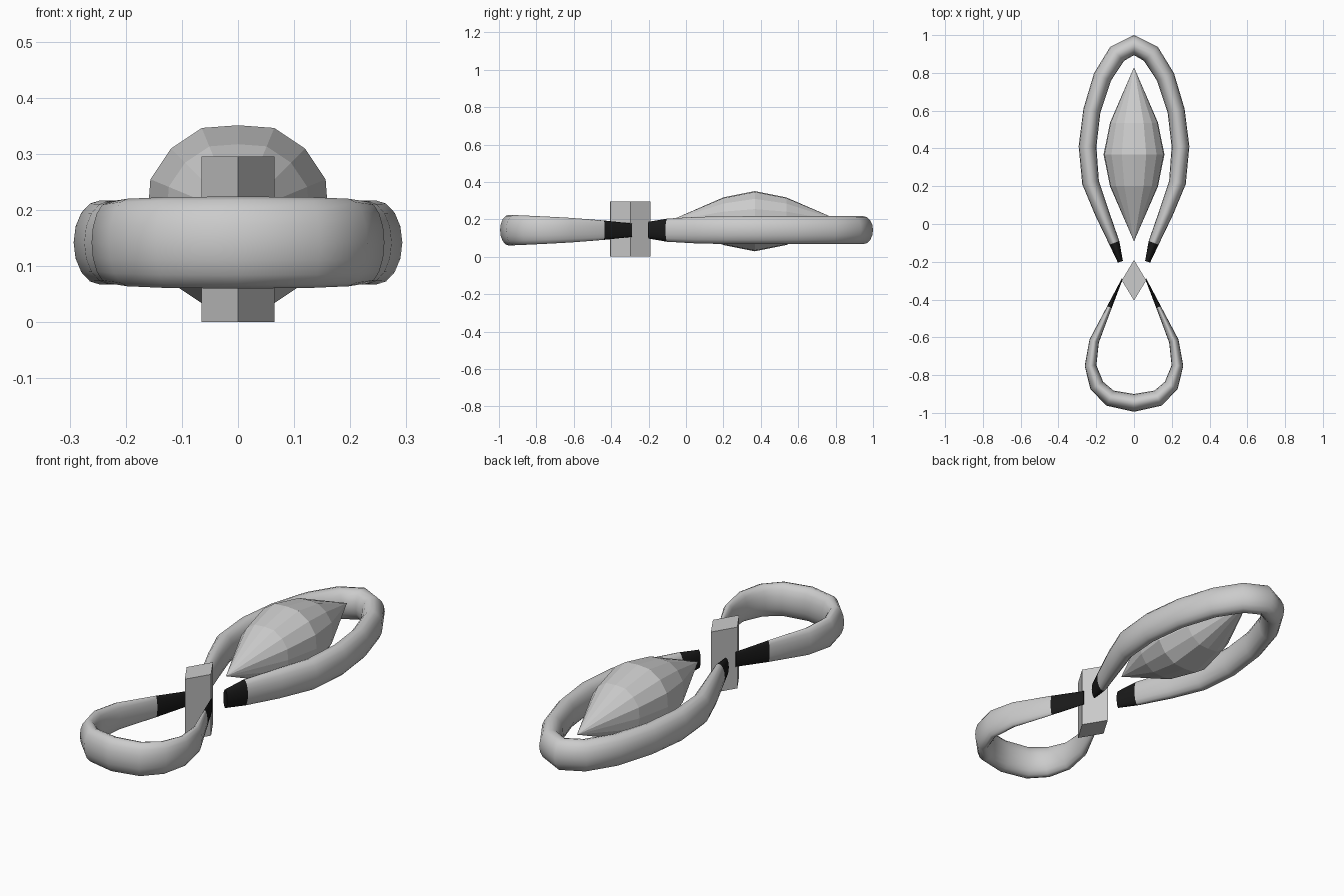
import bpy, bmesh, math
from mathutils import Vector

if "Cube" in bpy.data.objects:
    bpy.data.objects.remove(bpy.data.objects["Cube"])

MID_Z = 0.142
black = bpy.data.materials.new("black_tip")
black.diffuse_color = (0.01, 0.01, 0.01, 1)
black.use_nodes = True
black.node_tree.nodes["Principled BSDF"].inputs["Base Color"].default_value = black.diffuse_color
grey = bpy.data.materials.new("grey_body")
grey.diffuse_color = (0.8, 0.8, 0.8, 1)
grey.use_nodes = True
grey.node_tree.nodes["Principled BSDF"].inputs["Base Color"].default_value = grey.diffuse_color


def make_object(name, bm):
    bmesh.ops.recalc_face_normals(bm, faces=bm.faces)
    mesh = bpy.data.meshes.new(name)
    bm.to_mesh(mesh)
    bm.free()
    obj = bpy.data.objects.new(name, mesh)
    bpy.context.collection.objects.link(obj)
    return obj


def skin(bm, rings):
    """Bridge successive rings of vertices; returns faces per segment."""
    out = []
    for a, b in zip(rings, rings[1:]):
        n = len(a)
        out.append([bm.faces.new((a[i], a[(i + 1) % n], b[(i + 1) % n], b[i]))
                    for i in range(n)])
    return out


def loop_band(name, half, sides=16):
    """half: (x, y, half width, half height) from one tip to the centre line."""
    path = half + [(-x, y, w, h) for x, y, w, h in reversed(half[:-1])]
    bm = bmesh.new()
    rings = []
    for i, (x, y, w, h) in enumerate(path):
        p, q = path[max(i - 1, 0)], path[min(i + 1, len(path) - 1)]
        t = Vector((q[0] - p[0], q[1] - p[1])).normalized()
        ring = []
        for k in range(sides):
            a = 2 * math.pi * k / sides
            c = w * math.cos(a)
            ring.append(bm.verts.new((x + t.y * c, y - t.x * c, MID_Z + h * math.sin(a))))
        rings.append(ring)
    segs = skin(bm, rings)
    caps = [bm.faces.new(rings[0]), bm.faces.new(rings[-1])]
    # dark tips
    for f in segs[0] + segs[-1] + caps:
        f.material_index = 1
    obj = make_object(name, bm)
    obj.data.materials.append(grey)
    obj.data.materials.append(black)
    for p in obj.data.polygons:
        p.use_smooth = len(p.vertices) == 4


# large loop around the crystal
loop_band("large_loop", [
    (0.072, -0.20, 0.014, 0.045), (0.104, -0.10, 0.028, 0.062),
    (0.17, 0.06, 0.038, 0.071), (0.230, 0.22, 0.045, 0.074),
    (0.246, 0.41, 0.047, 0.075), (0.223, 0.60, 0.046, 0.075),
    (0.167, 0.778, 0.049, 0.075), (0.09, 0.90, 0.052, 0.075),
    (0, 0.947, 0.053, 0.075)])

# small loop at the front
loop_band("small_loop", [
    (0.062, -0.29, 0.003, 0.036), (0.130, -0.44, 0.013, 0.052),
    (0.211, -0.62, 0.026, 0.066), (0.230, -0.75, 0.031, 0.073),
    (0.197, -0.855, 0.039, 0.078), (0.127, -0.922, 0.044, 0.081),
    (0, -0.947, 0.047, 0.082)])

# diamond-shaped connecting post
bm = bmesh.new()
skin_rings = [[bm.verts.new((x, y, z)) for x, y in
               ((0.065, -0.298), (0, -0.19), (-0.065, -0.298), (0, -0.405))]
              for z in (0, 0.295)]
skin(bm, skin_rings)
for r in skin_rings:
    bm.faces.new(r)
make_object("centre_post", bm)

# faceted crystal pointed at both ends
bm = bmesh.new()
rings = []
for y, s in ((0.20, 0.79), (0.368, 1.0), (0.536, 0.79)):
    ring = []
    for k in range(16):
        a = math.pi * k / 8
        r = s * (0.161 if k % 4 == 0 else 0.169)
        ring.append(bm.verts.new((r * math.cos(a), y, 0.19 + r * math.sin(a))))
    rings.append(ring)
skin(bm, rings)
for y, ring in ((-0.092, rings[0]), (0.83, rings[-1])):
    tip = bm.verts.new((0, y, 0.19))
    for i in range(16):
        bm.faces.new((tip, ring[i], ring[(i + 1) % 16]))
make_object("crystal", bm)
